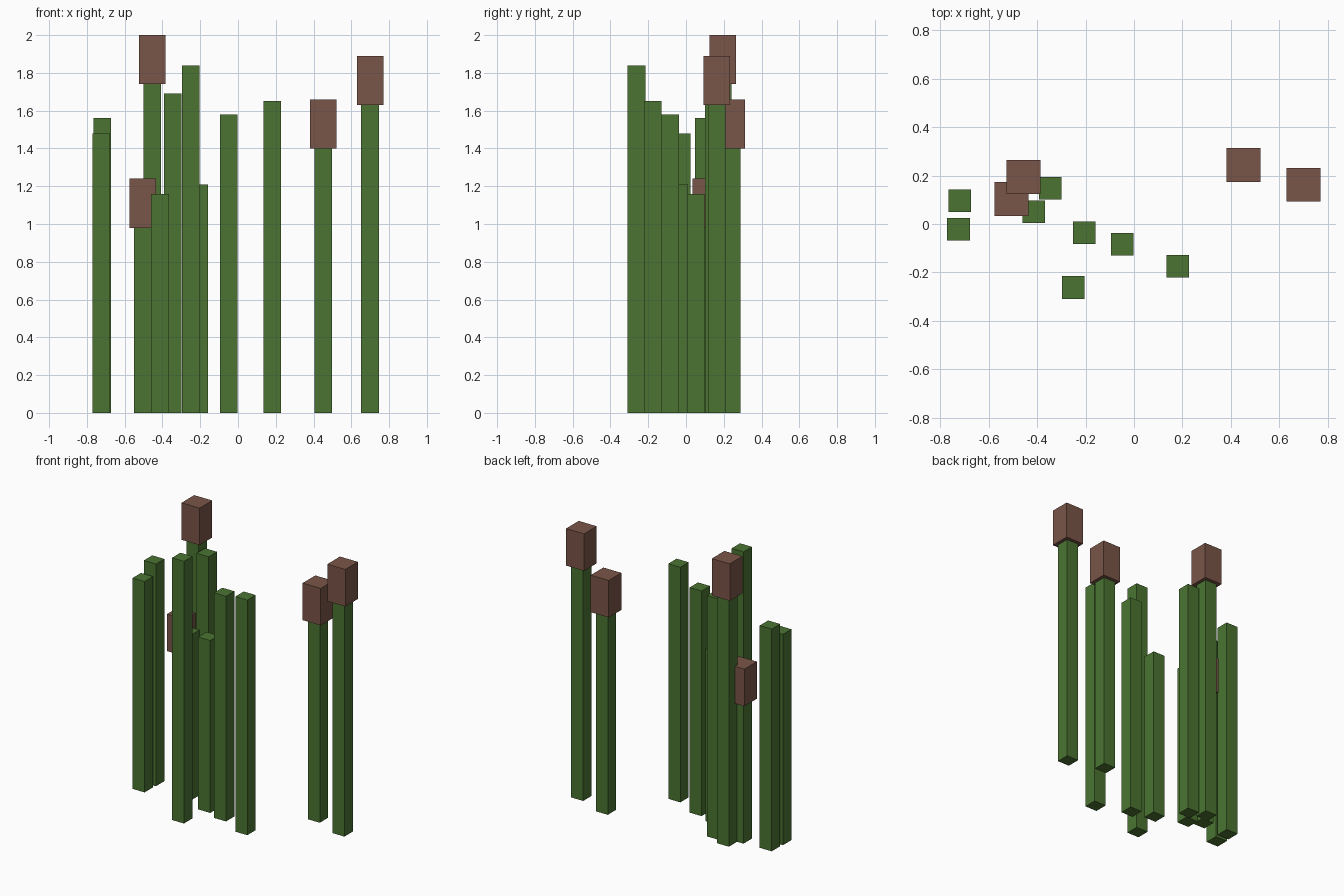
import bpy
import bmesh
from mathutils import Matrix, Vector

default = bpy.data.objects.get("Cube")
if default:
    bpy.data.objects.remove(default, do_unlink=True)


def make_material(name, rgb):
    mat = bpy.data.materials.new(name)
    mat.use_nodes = True
    color = (*rgb, 1)
    mat.diffuse_color = color
    shader = mat.node_tree.nodes["Principled BSDF"]
    shader.inputs["Base Color"].default_value = color
    shader.inputs["Roughness"].default_value = 0.9
    return mat


GREEN = make_material("reed green", (0.07, 0.175, 0.031))
BROWN = make_material("seed head brown", (0.195, 0.092, 0.065))

STALK_WIDTH = 0.093
HEAD_WIDTH = 0.14
HEAD_HEIGHT = 0.26
OVERLAP = 0.02


def add_post(name, x, y, bottom, top, width, mat):
    """Square upright post with its origin at the middle of its base."""
    height = top - bottom
    bm = bmesh.new()
    shape = (Matrix.Translation(Vector((0, 0, height / 2)))
             @ Matrix.Diagonal((width, width, height, 1)))
    bmesh.ops.create_cube(bm, size=1, matrix=shape)
    mesh = bpy.data.meshes.new(name)
    bm.to_mesh(mesh)
    bm.free()
    mesh.materials.append(mat)
    obj = bpy.data.objects.new(name, mesh)
    obj.location = (x, y, bottom)
    bpy.context.collection.objects.link(obj)
    return obj


# Plain reeds: x, y, top
reeds = [
    (-0.718, 0.095, 1.56),
    (-0.724, -0.022, 1.48),
    (-0.345, 0.147, 1.69),
    (-0.413, 0.051, 1.16),
    (-0.205, -0.036, 1.21),
    (-0.25, -0.262, 1.84),
    (-0.049, -0.083, 1.58),
    (0.181, -0.175, 1.65),
]
for i, (x, y, top) in enumerate(reeds, 1):
    add_post(f"reed_{i}", x, y, 0, top, STALK_WIDTH, GREEN)

# Reeds carrying a seed head: x, y, top of head
cattails = [
    (-0.505, 0.104, 1.24),
    (-0.455, 0.194, 2.0),
    (0.451, 0.243, 1.66),
    (0.699, 0.162, 1.89),
]
for i, (x, y, top) in enumerate(cattails, 1):
    base = top - HEAD_HEIGHT
    add_post(f"cattail_stalk_{i}", x, y, 0, base + OVERLAP, STALK_WIDTH, GREEN)
    add_post(f"cattail_head_{i}", x, y, base, top, HEAD_WIDTH, BROWN)
